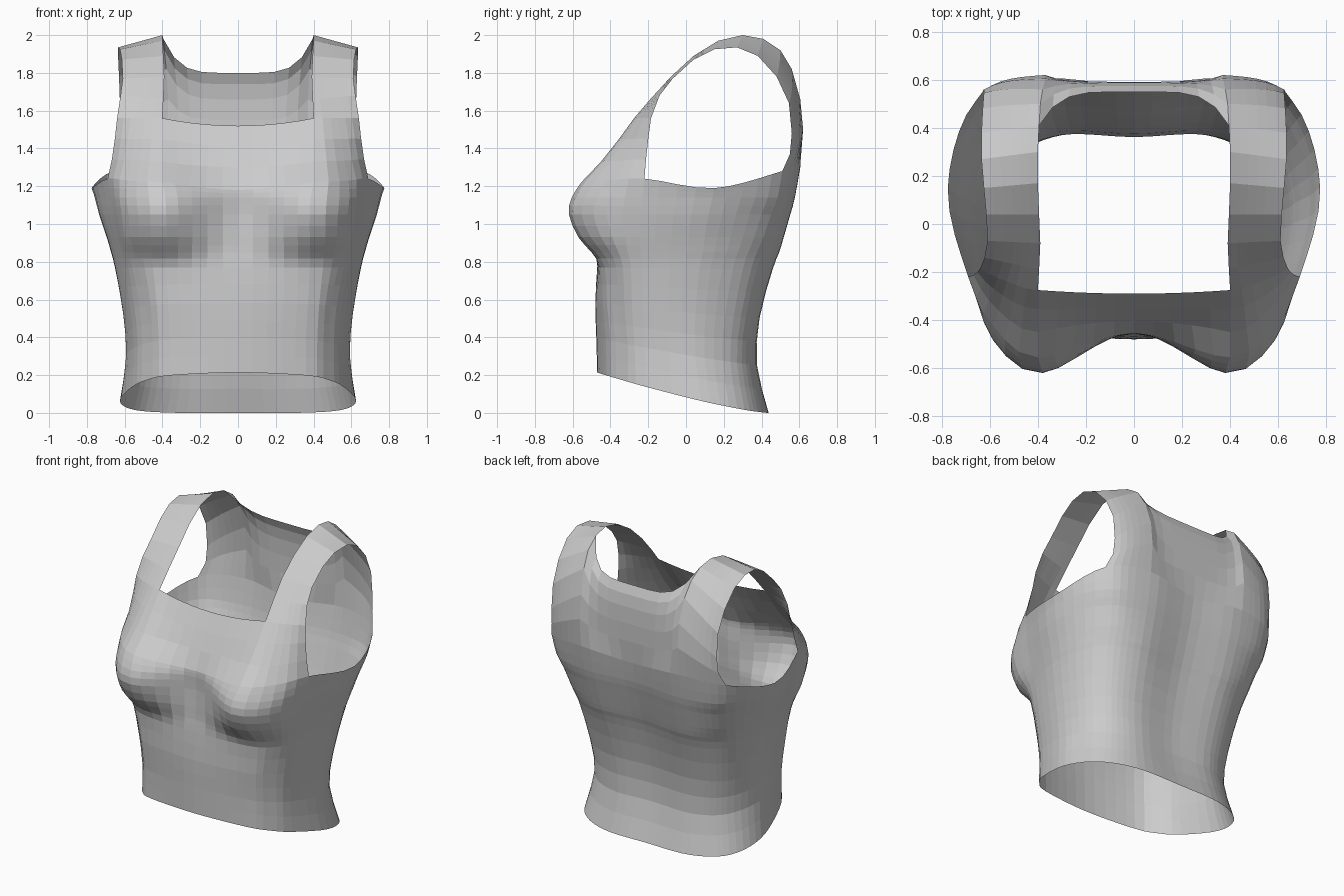
import bpy, bmesh
from mathutils import Vector as V

if "Cube" in bpy.data.objects:
    bpy.data.objects.remove(bpy.data.objects["Cube"])

# Torso half-sections: height, then front y, bust, cheek, front armhole, side,
# back armhole, shoulder blade as (x, y), and finally back centre y
LEVELS = [
    (0.00, -.47, (.36, -.42), (.48, -.34), (.56, -.21), (.625, .08), (.55, .31), (.33, .425), .435),
    (0.25, -.475, (.36, -.425), (.48, -.34), (.55, -.22), (.592, .05), (.50, .27), (.30, .37), .365),
    (0.50, -.48, (.37, -.44), (.49, -.36), (.57, -.23), (.608, .05), (.52, .29), (.32, .385), .375),
    (0.76, -.47, (.38, -.45), (.53, -.37), (.60, -.23), (.650, .07), (.56, .345), (.34, .455), .435),
    (0.85, -.46, (.38, -.50), (.55, -.40), (.615, -.24), (.672, .09), (.575, .375), (.35, .49), .465),
    (0.93, -.455, (.38, -.57), (.57, -.45), (.635, -.24), (.695, .10), (.59, .41), (.355, .515), .49),
    (1.05, -.45, (.38, -.62), (.58, -.49), (.66, -.24), (.735, .12), (.615, .45), (.36, .55), .525),
    (1.14, -.455, (.385, -.605), (.59, -.47), (.675, -.23), (.758, .14), (.64, .485), (.365, .575), .55),
]
# Shoulder strap cross rows from bust over the shoulder to the back: inner, outer edge
STRAP = [
    ((.40, -.555, 1.22), (.69, -.22, 1.24)),
    ((.40, -.45, 1.33), (.668, -.212, 1.34)),
    ((.40, -.355, 1.45), (.652, -.20, 1.45)),
    ((.40, -.275, 1.56), (.64, -.185, 1.56)),
    ((.395, -.19, 1.66), (.622, -.14, 1.68)),
    ((.39, -.08, 1.78), (.61, -.07, 1.77)),
    ((.395, .04, 1.89), (.615, .04, 1.87)),
    ((.40, .17, 1.97), (.625, .15, 1.925)),
    ((.40, .30, 2.0), (.635, .27, 1.935)),
    ((.395, .41, 1.98), (.635, .38, 1.89)),
    ((.39, .50, 1.92), (.63, .48, 1.78)),
    ((.38, .56, 1.82), (.625, .545, 1.64)),
    ((.37, .605, 1.66), (.625, .56, 1.48)),
    ((.37, .62, 1.50), (.63, .55, 1.37)),
    ((.37, .605, 1.31), (.66, .51, 1.28)),
]
FRONT_CENTRE = [(-.455, 1.18), (-.405, 1.30), (-.35, 1.41), (-.29, 1.52)]
BACK_CENTRE = [(.55, 1.80), (.575, 1.74), (.588, 1.66), (.592, 1.55), (.59, 1.43), (.575, 1.28)]
SEG = [5, 3, 3, 4, 5, 6, 5]      # columns between section keys
SMALL = 1e-5


def spline(pts, before, after, counts):
    """Catmull-Rom through pts with given phantom end points."""
    p = [before] + pts + [after]
    out = []
    for i, n in enumerate(counts):
        a, b, c, d = p[i:i + 4]
        for k in range(n):
            t = k / n
            out.append(b + (c - a) * (t / 2) + (2 * a - 5 * b + 4 * c - d) * (t * t / 2)
                       + (3 * b - a - 3 * c + d) * (t ** 3 / 2))
    return out + [pts[-1].copy()]


def flip(p):
    return V((-p.x, p.y, p.z))


def ring(keys):
    return spline(keys, flip(keys[1]), flip(keys[-2]), SEG)


def section(level):
    h, yf, *mid, yb = level
    keys = []
    for x, y in [(0, yf)] + mid + [(0, yb)]:
        hem = .215 * max(0, (.435 - y) / .91) ** 1.3
        keys.append(V((x, y, h + hem * max(0, 1 - h / .8))))
    return ring(keys)


bm = bmesh.new()


def add_grid(rows):
    vs = [[bm.verts.new(p) for p in r] for r in rows]
    for r0, r1 in zip(vs, vs[1:]):
        for j in range(len(r0) - 1):
            bm.faces.new((r0[j], r0[j + 1], r1[j + 1], r1[j]))


# Torso tube up to the armholes
strap = [(V(a), V(b)) for a, b in STRAP]
top = ring([V((0, *FRONT_CENTRE[0])), strap[0][0], V((.585, -.425, 1.23)), strap[0][1],
            V((.775, .15, 1.19)), strap[-1][1], strap[-1][0], V((0, *BACK_CENTRE[-1]))])
levels = [section(l) for l in LEVELS] + [top]
cols = [spline(list(c), 2 * c[0] - c[1], 2 * c[-1] - c[-2], [2] * (len(levels) - 1))
        for c in zip(*levels)]
add_grid(list(zip(*cols)))

# Straps, keeping some of the chest and back roundness near both ends
front_edge = top[5:12]
back_edge = top[20:27][::-1]


def bulge(edge, j):
    return edge[j] - edge[0].lerp(edge[-1], j / 6)


rows = []
for i, (a, b) in enumerate(strap):
    f = max(0, 1 - i / 4)
    g = max(0, 1 - (len(strap) - 1 - i) / 5)
    rows.append([a.lerp(b, j / 6) + bulge(front_edge, j) * f + bulge(back_edge, j) * g
                 for j in range(7)])
add_grid(rows)


# Centre panels up to the front and back necklines
def panel(centres, first, power, edge, edge_row):
    rows = []
    for i, (y, z) in enumerate(centres):
        a = strap[first + i][0]
        row = []
        for j in range(6):
            t = j / 5
            t = t + .35 * t * (1 - t) if power > 3 else t
            s = t ** power
            row.append(V((a.x * t, y + (a.y - y) * s, z + (a.z - z) * s)))
        rows.append(row)
    rows[edge_row] = edge
    add_grid(rows)


panel(FRONT_CENTRE, 0, 2, top[:6], 0)
panel(BACK_CENTRE, 9, 5, top[26:][::-1], -1)

bmesh.ops.remove_doubles(bm, verts=bm.verts, dist=SMALL * 10)
mesh = bpy.data.meshes.new("tank_top")
bm.to_mesh(mesh)
bm.free()
top_obj = bpy.data.objects.new("tank_top", mesh)
bpy.context.collection.objects.link(top_obj)

# Left half
mirror = top_obj.modifiers.new("mirror", 'MIRROR')
mirror.use_axis[0] = True
mirror.merge_threshold = .001
